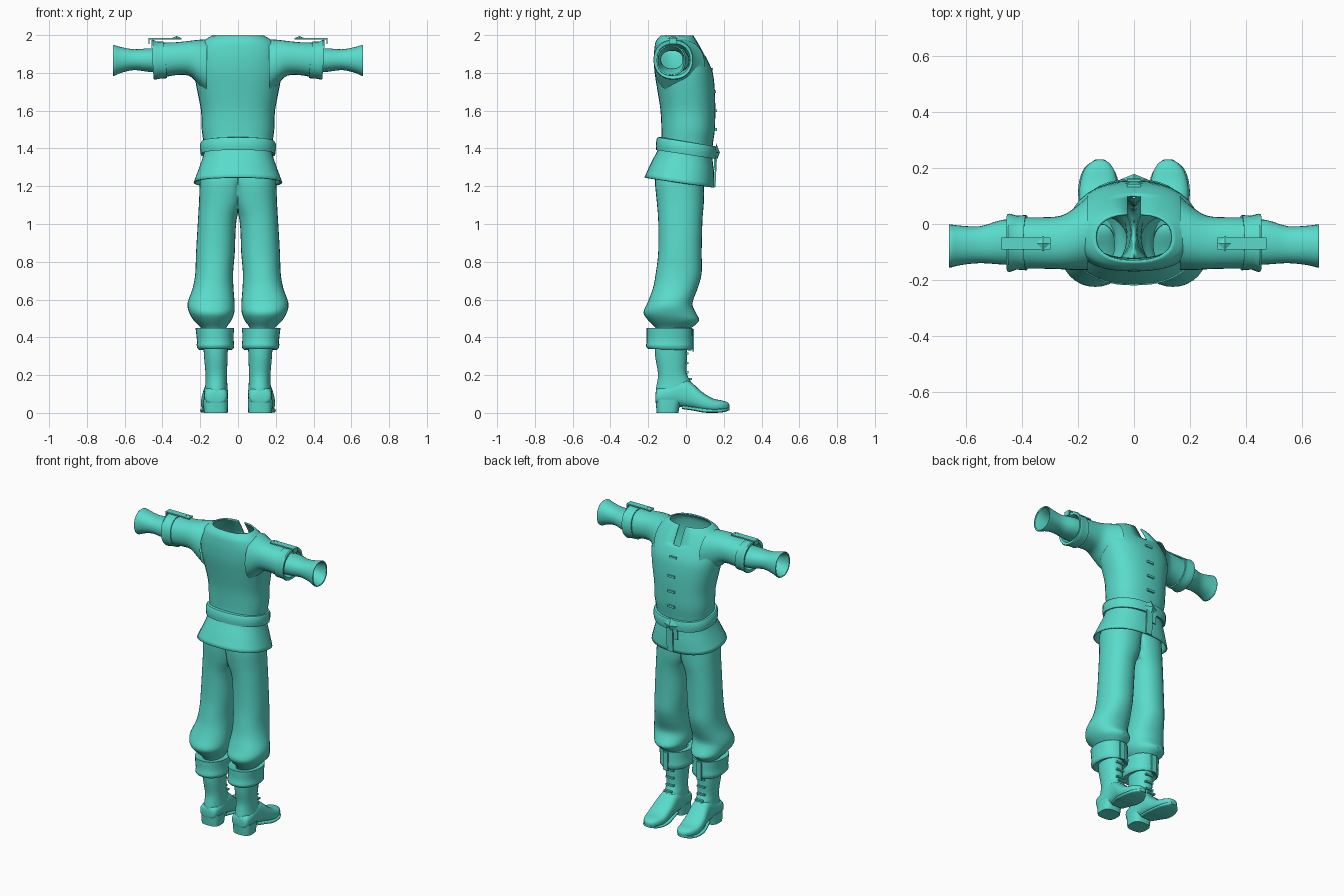
import bpy, bmesh, math
from mathutils import Vector, Matrix

cloth = bpy.data.materials.new("teal")
cloth.diffuse_color = (0.10, 0.71, 0.60, 1)


def finish(name, bm, mirror=False, angle=40):
    """Turn a bmesh into a smooth-shaded object, optionally mirrored in x."""
    bmesh.ops.recalc_face_normals(bm, faces=bm.faces)
    me = bpy.data.meshes.new(name)
    bm.to_mesh(me)
    bm.free()
    me.materials.append(cloth)
    ob = bpy.data.objects.new(name, me)
    bpy.context.collection.objects.link(ob)
    bpy.ops.object.select_all(action='DESELECT')
    ob.select_set(True)
    bpy.context.view_layer.objects.active = ob
    bpy.ops.object.shade_smooth_by_angle(angle=math.radians(angle))
    if mirror:
        ob.modifiers.new("mirror", 'MIRROR').merge_threshold = 0.0005
    return ob


def smooth_rings(rings, steps):
    """Catmull-Rom interpolation between cross-sections."""
    out = []
    for i in range(len(rings) - 1):
        p = [rings[max(0, min(len(rings) - 1, i + k))] for k in (-1, 0, 1, 2)]
        for s in range(steps):
            t = s / steps
            out.append([0.5 * (2 * b + (c - a) * t + (2 * a - 5 * b + 4 * c - d) * t * t
                               + (3 * b - a - 3 * c + d) * t ** 3) for a, b, c, d in zip(*p)])
    return out + [list(rings[-1])]


def loft(rings, axis='z', steps=3, n=32, power=2.2, caps=False):
    """Skin superellipse rings (position, a0, a1, b0, b1, tilt) along an axis."""
    bm = bmesh.new()
    loops = []
    rings = [tuple(r) + (0,) * (6 - len(r)) for r in rings]
    for t, a0, a1, b0, b1, tilt in smooth_rings(rings, steps):
        loop = []
        for k in range(n):
            g = 2 * math.pi * k / n
            c, s = math.cos(g), math.sin(g)
            u = math.copysign(abs(c) ** (2 / power), c)
            v = math.copysign(abs(s) ** (2 / power), s)
            a, b = (a0 + a1) / 2 + u * (a1 - a0) / 2, (b0 + b1) / 2 + v * (b1 - b0) / 2
            w = t + tilt * v
            co = {'z': (a, b, w), 'x': (w, a, b), 'y': (a, w, b)}[axis]
            loop.append(bm.verts.new(co))
        loops.append(loop)
    for l0, l1 in zip(loops, loops[1:]):
        for k in range(n):
            j = (k + 1) % n
            bm.faces.new((l0[k], l0[j], l1[j], l1[k]))
    if caps:
        bm.faces.new(loops[0])
        bm.faces.new(loops[-1])
    return bm, loops


def box(name, loc, size, tilt=0, mirror=False):
    bm = bmesh.new()
    m = Matrix.Translation(loc) @ Matrix.Rotation(tilt, 4, 'X') @ Matrix.Diagonal((*size, 1))
    bmesh.ops.create_cube(bm, size=1, matrix=m)
    return finish(name, bm, mirror)


def stud(name, loc, radius, depth, rot, mirror=False):
    """Four-sided pointed stud."""
    bm = bmesh.new()
    bmesh.ops.create_cone(bm, cap_ends=True, segments=4, radius1=radius, radius2=0,
                          depth=depth, matrix=Matrix.Translation(loc) @ rot)
    return finish(name, bm, mirror, 10)


# Tunic body with flared skirt
bm, loops = loft([
    (1.22, -.235, .235, -.22, .15, -.027), (1.30, -.205, .205, -.185, .148, -.024),
    (1.37, -.183, .183, -.15, .14, -.02), (1.43, -.183, .183, -.132, .142, -.01),
    (1.50, -.192, .192, -.13, .153), (1.60, -.196, .196, -.135, .155),
    (1.70, -.215, .215, -.15, .153), (1.80, -.232, .232, -.166, .142),
    (1.87, -.228, .228, -.17, .113), (1.92, -.215, .215, -.168, .087),
    (1.967, -.185, .185, -.16, .06), (1.998, -.137, .137, -.135, .04)], power=2.35)
# Neck slit: straighten the edges, then open the front
slit = [f for f in bm.faces if f.calc_center_median().z > 1.88
        and f.calc_center_median().y > 0 and abs(f.calc_center_median().x) < 0.04
        and any(abs(v.co.x) < 0.001 for v in f.verts)]
for v in {v for f in slit for v in f.verts}:
    if abs(v.co.x) > 0.001:
        v.co.x = math.copysign(0.024, v.co.x)
bmesh.ops.delete(bm, geom=slit, context='FACES')
tunic = finish("tunic", bm)
sol = tunic.modifiers.new("thickness", 'SOLIDIFY')
sol.thickness, sol.offset = 0.008, -1

# Sleeves, widening into the shoulder
bm, _ = loft([(.165, -.165, .10, 1.69, 1.978), (.21, -.165, .06, 1.74, 1.975),
              (.26, -.162, .03, 1.785, 1.969), (.33, -.16, .024, 1.788, 1.962),
              (.40, -.16, .024, 1.775, 1.96)], 'x')
finish("sleeve", bm, True)

# Turned-back sleeve cuffs
bm, _ = loft([(.385, -.155, .02, 1.785, 1.955, .01), (.385, -.166, .032, 1.772, 1.966, .01),
              (.42, -.163, .03, 1.77, 1.965, .008), (.445, -.172, .037, 1.764, 1.976, .006),
              (.453, -.17, .035, 1.768, 1.973, .006), (.45, -.155, .022, 1.785, 1.955, .006),
              (.40, -.145, .015, 1.80, 1.935)], 'x', steps=1)
finish("sleeve_cuff", bm, True)

# Forearm undersleeves with open flared ends
bm, _ = loft([(.38, -.145, .018, 1.80, 1.93), (.47, -.145, .015, 1.805, 1.93),
              (.55, -.14, -.008, 1.815, 1.925), (.62, -.147, -.006, 1.80, 1.937),
              (.653, -.155, -.002, 1.785, 1.947), (.663, -.155, -.002, 1.785, 1.945)], 'x')
fore = finish("undersleeve", bm, True)
sol = fore.modifiers.new("thickness", 'SOLIDIFY')
sol.thickness, sol.offset = 0.008, -1

# Sleeve strap and stud
box("sleeve_strap", (.387, -.07, 1.981), (.175, .042, .008), mirror=True)
box("sleeve_strap_end", (.471, -.07, 1.967), (.007, .042, .03), mirror=True)
stud("sleeve_stud", (.325, -.07, 1.989), .028, .012, Matrix.Identity(4), True)

# Belt: raised closed band, lower at the front
belt = [(1.372, -.185, .185, -.14, .14), (1.368, -.197, .197, -.158, .157),
        (1.39, -.2, .2, -.16, .161), (1.425, -.2, .2, -.156, .161),
        (1.435, -.194, .194, -.15, .157), (1.436, -.18, .18, -.13, .14)]
bm, _ = loft([r + (-.024,) for r in belt], steps=1, power=2.35)
finish("belt", bm)

# Buckle and hanging belt tail
face_out = Matrix.Rotation(math.radians(-90), 4, 'X')
stud("belt_buckle", (0, .169, 1.378), .05, .02, face_out)
box("belt_tail", (.01, .156, 1.275), (.045, .008, .16), math.radians(-3))
box("belt_tail_short", (-.03, .152, 1.32), (.03, .008, .07), math.radians(-3))

# Chest clasps
for i, (y, z) in enumerate([(.138, 1.82), (.154, 1.70), (.157, 1.60), (.157, 1.50)]):
    box(f"clasp_{i + 1}", (0, y, z), (.05, .012, .014))

# Trouser legs, joined on the centre line
bm, _ = loft([
    (.43, .07, .18, -.15, 0), (.455, .06, .20, -.165, .035), (.49, .035, .235, -.2, .07),
    (.53, .02, .258, -.225, .052), (.58, .018, .267, -.205, .034),
    (.66, .024, .24, -.175, .062), (.74, .026, .226, -.16, .083),
    (.85, .017, .222, -.147, .083), (1.02, .008, .212, -.147, .087),
    (1.12, -.03, .206, -.155, .095), (1.24, -.05, .20, -.163, .096),
    (1.33, -.06, .175, -.135, .11)])
for v in bm.verts:
    v.co.x = max(v.co.x, 0)
bmesh.ops.delete(bm, geom=[f for f in bm.faces if all(v.co.x < 1e-5 for v in f.verts)],
                 context='FACES')
finish("trouser_leg", bm, True)

# Folded boot cuffs
bm, _ = loft([(.44, .065, .18, -.16, 0), (.45, .02, .225, -.208, .034),
              (.41, .024, .22, -.208, .034), (.37, .022, .216, -.208, .036),
              (.362, .02, .219, -.212, .037), (.345, .022, .217, -.21, .035, -.004),
              (.335, .03, .208, -.2, .028, -.004), (.345, .06, .18, -.16, .005)], steps=1)
finish("boot_cuff", bm, True)

# Boot shafts
bm, _ = loft([(.06, .055, .175, -.157, .02), (.12, .055, .175, -.16, .03),
              (.16, .057, .172, -.153, .028), (.21, .058, .172, -.148, .004),
              (.30, .055, .18, -.163, .006), (.40, .052, .185, -.165, .004)])
finish("boot_shaft", bm, True)

# Boot feet with rounded toes
bm, _ = loft([(-.162, .085, .15, .06, .10), (-.15, .06, .175, .045, .13),
              (-.09, .052, .18, .04, .15), (-.02, .055, .178, .03, .18),
              (.03, .055, .185, .022, .16), (.08, .056, .195, .01, .115),
              (.14, .058, .194, .004, .077), (.19, .07, .18, .008, .066),
              (.22, .09, .155, .014, .056), (.23, .11, .135, .025, .042)],
             'y', power=2.6, caps=True)
finish("boot_foot", bm, True)

# Soles and heels
bm, _ = loft([(-.02, .07, .165, .02, .04), (.04, .06, .187, .012, .032),
              (.09, .053, .199, .002, .025), (.15, .055, .197, 0, .02),
              (.20, .075, .178, .004, .024), (.23, .105, .14, .014, .03)],
             'y', power=4, caps=True)
finish("boot_sole", bm, True)
bm, _ = loft([(0, .055, .18, -.155, -.04), (.03, .053, .182, -.158, -.035),
              (.07, .052, .183, -.162, -.02)], steps=1, power=3, caps=True)
finish("boot_heel", bm, True)

# Boot laces and cuff tabs
for i, (y, z) in enumerate([(.006, .315), (.005, .265), (.006, .215), (.025, .18)]):
    box(f"boot_lace_{i + 1}", (.115, y, z), (.055, .016, .011), mirror=True)
box("boot_cuff_tab", (.125, .038, .385), (.035, .008, .12), mirror=True)
